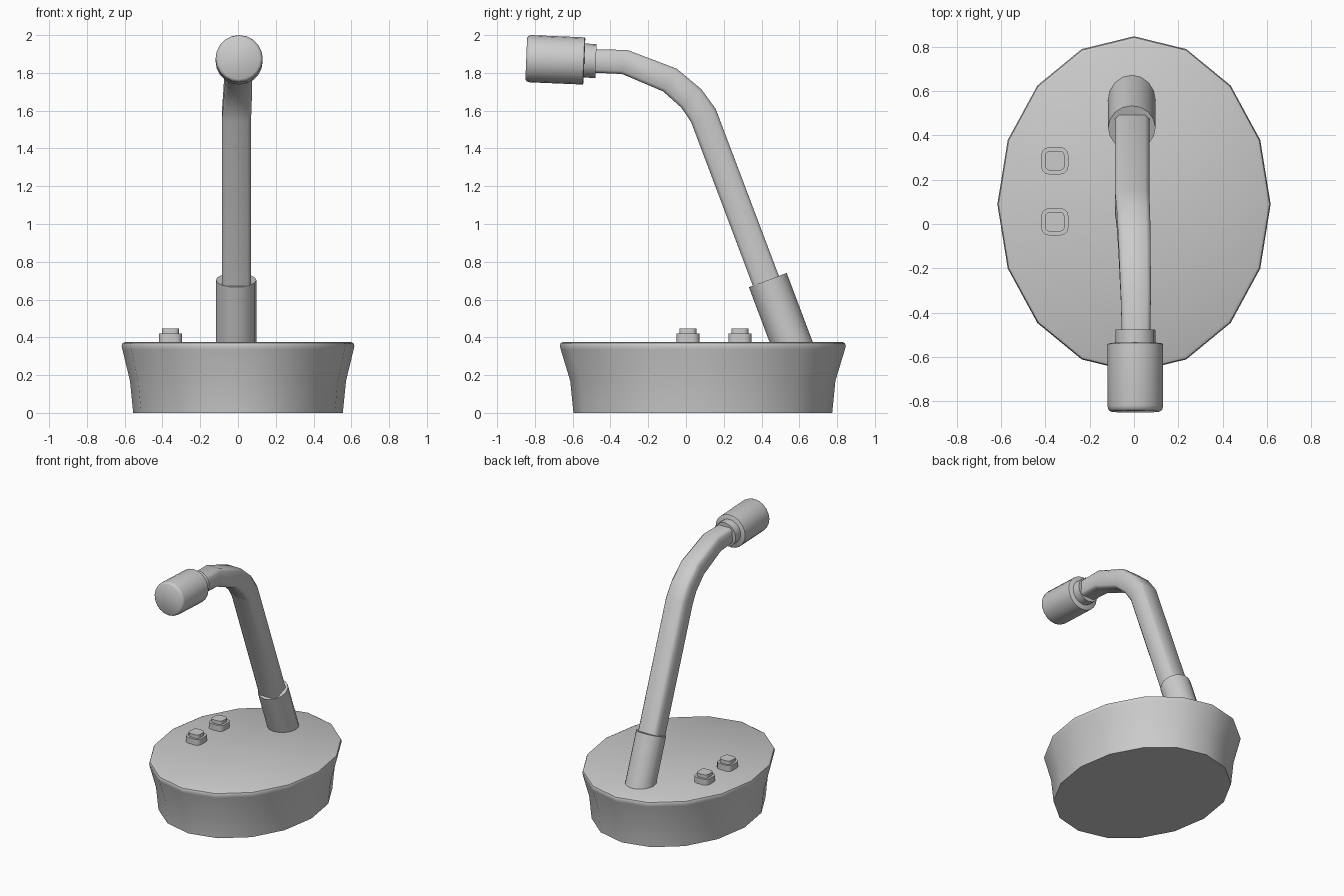
import bpy, bmesh, math
from mathutils import Vector, Matrix

if "Cube" in bpy.data.objects:
    bpy.data.objects.remove(bpy.data.objects["Cube"])


def loft(name, rings, angle=40):
    """Skin matching rings of points, cap both ends, smooth by angle."""
    bm = bmesh.new()
    loops = [[bm.verts.new(p) for p in ring] for ring in rings]
    n = len(loops[0])
    for a, b in zip(loops, loops[1:]):
        for i in range(n):
            j = (i + 1) % n
            bm.faces.new((a[i], a[j], b[j], b[i]))
    bm.faces.new(loops[0][::-1])
    bm.faces.new(loops[-1])
    bmesh.ops.recalc_face_normals(bm, faces=bm.faces)
    me = bpy.data.meshes.new(name)
    bm.to_mesh(me)
    bm.free()
    ob = bpy.data.objects.new(name, me)
    bpy.context.collection.objects.link(ob)
    bpy.ops.object.select_all(action='DESELECT')
    ob.select_set(True)
    bpy.context.view_layer.objects.active = ob
    bpy.ops.object.shade_smooth_by_angle(angle=math.radians(angle))
    return ob


def ellipse(rx, ry, z, n=16):
    return [Vector((rx * math.cos(2 * math.pi * i / n),
                    ry * math.sin(2 * math.pi * i / n), z)) for i in range(n)]


def turned(name, start, end, profile, n=16):
    """Lathe a (radius, distance) profile along the start-end axis."""
    start, end = Vector(start), Vector(end)
    m = Matrix.Translation(start) @ (end - start).to_track_quat('Z', 'Y').to_matrix().to_4x4()
    return loft(name, [[m @ p for p in ellipse(r, r, d, n)] for r, d in profile])


# flared oval base
base_profile = [(0.555, 0.685, 0), (0.572, 0.702, 0.17), (0.612, 0.752, 0.335),
                (0.616, 0.757, 0.355), (0.611, 0.752, 0.369), (0.598, 0.738, 0.376)]
base = loft("base", [[p + Vector((0, 0.089, 0)) for p in ellipse(*r)] for r in base_profile], 35)

# two stepped buttons with rounded-square outlines
def rounded_square(cx, cy, z, h):
    pts = []
    k = h * 0.45
    for q in range(4):
        for s in range(4):
            a = math.radians(q * 90 + s * 30)
            sx = 1 if q in (0, 3) else -1
            sy = 1 if q in (0, 1) else -1
            pts.append((cx + sx * k + (h - k) * math.cos(a),
                        cy + sy * k + (h - k) * math.sin(a), z))
    return pts


for label, y in (("front", 0.01), ("rear", 0.285)):
    steps = [(0.36, 0.061), (0.42, 0.061), (0.42, 0.045), (0.446, 0.045)]
    loft(label + "_button", [rounded_square(-0.357, y, z, h) for z, h in steps])

# angled sleeve holding the arm
d = Vector((0, -0.353, 0.936))
top = Vector((-0.01, 0.433, 0.703))
turned("arm_sleeve", top - d * 0.43, top, [(0.107, 0), (0.107, 0.43)])

# bent arm: chamfered square section swept along the path (x, y, z, half width)
path = [(-0.008, 0.547, 0.37, 0.077), (-0.008, 0.092, 1.575, 0.077),
        (-0.003, 0.028, 1.665, 0.075), (0.002, -0.085, 1.762, 0.073),
        (0.008, -0.325, 1.858, 0.068), (0.01, -0.58, 1.865, 0.062)]
pts = [Vector(p[:3]) for p in path]
section = [(1, .75), (.75, 1), (-.75, 1), (-1, .75), (-1, -.75), (-.75, -1), (.75, -1), (1, -.75)]
rings = []
for i, p in enumerate(pts):
    t0 = (p - pts[max(i - 1, 0)]).normalized()
    t1 = (pts[min(i + 1, len(pts) - 1)] - p).normalized()
    tangent = (t0 + t1).normalized()
    side = Vector((1, 0, 0))
    up = tangent.cross(side).normalized()
    w = path[i][3]
    rings.append([p + side * (u * w) + up * (v * w * 0.96) for u, v in section])
loft("bent_arm", rings, 50)

# head with rounded front rim, and the collar behind it
back, front = (0.006, -0.538, 1.863), (0.006, -0.846, 1.876)
turned("head", back, front, [(0.119, 0), (0.125, 0.004), (0.125, 0.285),
                             (0.121, 0.3), (0.110, 0.308)], 20)
turned("head_collar", (0.006, -0.477, 1.863), (0.006, -0.56, 1.866), [(0.09, 0), (0.09, 0.083)])
